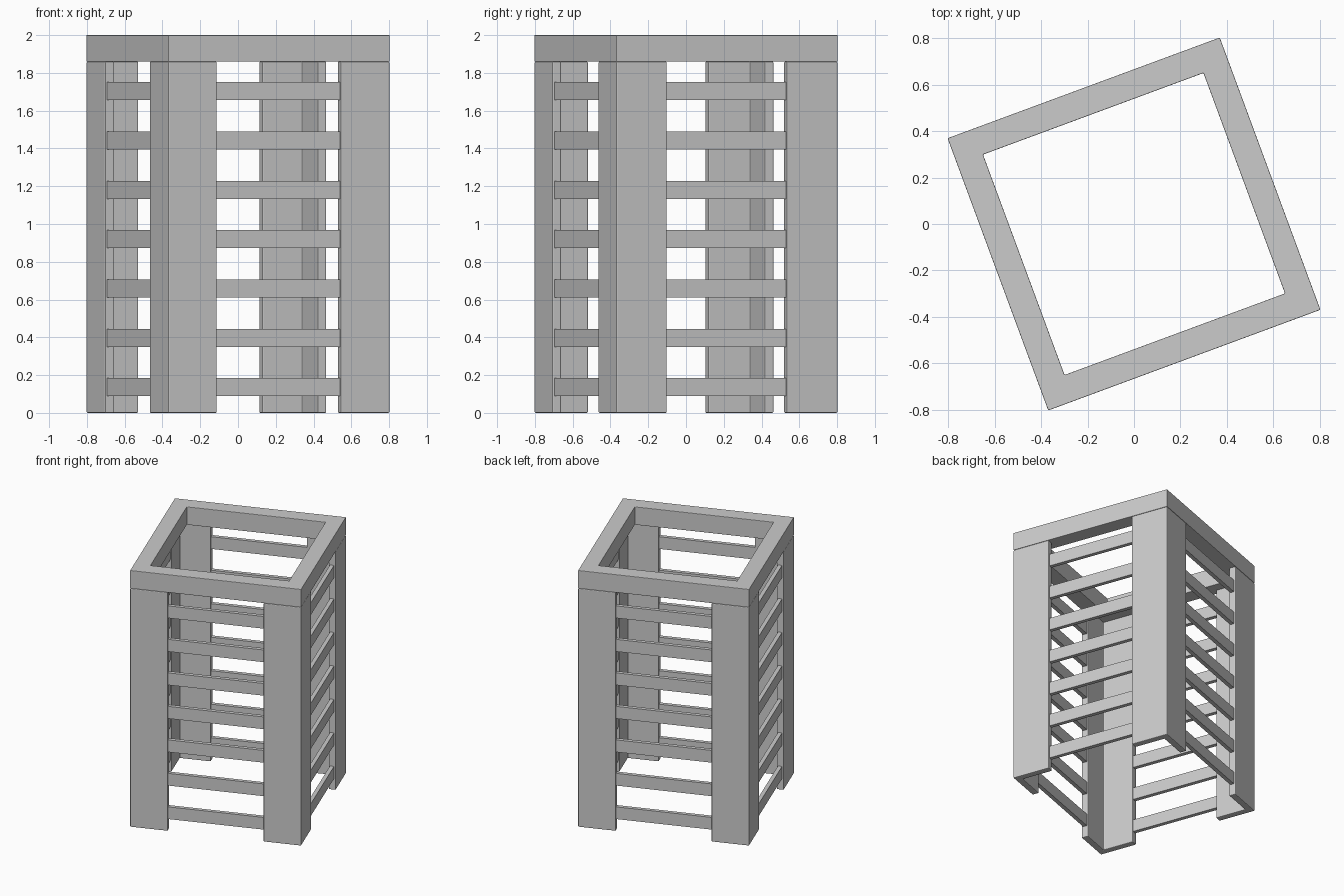
import bpy, bmesh, math
from mathutils import Matrix

if "Cube" in bpy.data.objects:
    bpy.data.objects.remove(bpy.data.objects["Cube"])

H = 0.625                      # half width of the frame
RING_IN = 0.506                # half width of the top opening
RING_Z = 1.86
LEG_X, LEG_Y, T = 0.275, 0.286, 0.05   # leg wing widths and thickness
INSET, SLAT_T, SLAT_H = 0.012, 0.03, 0.095
ROT = Matrix.Rotation(math.radians(20.3), 4, 'Z')


def finish(name, bm, bevel=0.0):
    bmesh.ops.recalc_face_normals(bm, faces=bm.faces)
    me = bpy.data.meshes.new(name)
    bm.to_mesh(me)
    bm.free()
    me.transform(ROT)
    ob = bpy.data.objects.new(name, me)
    bpy.context.collection.objects.link(ob)
    if bevel:
        mod = ob.modifiers.new("edge_bevel", 'BEVEL')
        mod.width = bevel
        mod.segments = 2
        mod.limit_method = 'ANGLE'
    return ob


def prism(name, pts, z0, z1, bevel):
    bm = bmesh.new()
    face = bm.faces.new([bm.verts.new((x, y, z0)) for x, y in pts])
    ext = bmesh.ops.extrude_face_region(bm, geom=[face])
    verts = [v for v in ext["geom"] if isinstance(v, bmesh.types.BMVert)]
    bmesh.ops.translate(bm, verts=verts, vec=(0, 0, z1 - z0))
    return finish(name, bm, bevel)


def box(name, center, size):
    bm = bmesh.new()
    bmesh.ops.create_cube(bm, size=1)
    bmesh.ops.scale(bm, verts=bm.verts, vec=size)
    bmesh.ops.translate(bm, verts=bm.verts, vec=center)
    return finish(name, bm)


# Top ring: square frame with a square opening
bm = bmesh.new()
corners = [(-1, -1), (1, -1), (1, 1), (-1, 1)]
loops = [[bm.verts.new((sx * r, sy * r, z)) for sx, sy in corners]
         for r, z in ((H, RING_Z), (H, 2), (RING_IN, 2), (RING_IN, RING_Z))]
for k in range(4):
    a, b = loops[k], loops[(k + 1) % 4]
    for i in range(4):
        j = (i + 1) % 4
        bm.faces.new((a[i], a[j], b[j], b[i]))
finish("top_ring", bm, 0.003)

# Corner legs: L-shaped angle profiles
profile = [(0, 0), (LEG_X, 0), (LEG_X, T), (T, T), (T, LEG_Y), (0, LEG_Y)]
for n, (sx, sy) in enumerate(corners):
    pts = [(sx * (H - x), sy * (H - y)) for x, y in profile]
    prism(f"corner_leg_{n + 1}", pts, 0, RING_Z, 0.006)

# Slats: seven on each of the four sides, let slightly into the legs
off = H - INSET - SLAT_T / 2
len_x = 2 * (H - LEG_X) + 0.02
len_y = 2 * (H - LEG_Y) + 0.02
for i in range(7):
    z = 0.136 + i * 0.2612
    for s, fb, lr in ((-1, "front", "left"), (1, "back", "right")):
        box(f"{fb}_slat_{i + 1}", (0, s * off, z), (len_x, SLAT_T, SLAT_H))
        box(f"{lr}_slat_{i + 1}", (s * off, 0, z), (SLAT_T, len_y, SLAT_H))
